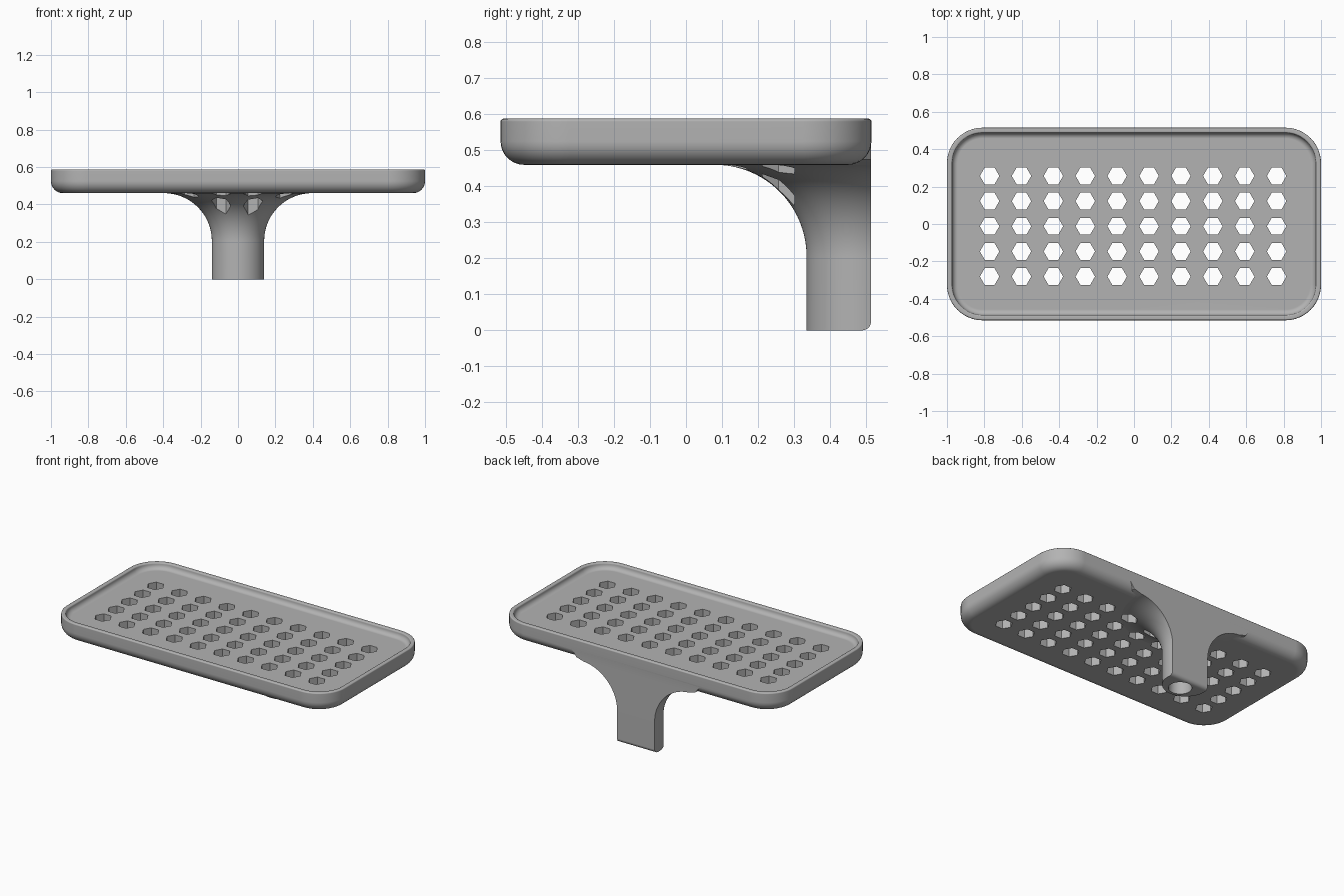
import bpy, bmesh
from math import sin, cos, asin, pi, sqrt, radians

if "Cube" in bpy.data.objects:
    bpy.data.objects.remove(bpy.data.objects["Cube"])

HALF_X, HALF_Y, CORNER = 1.0, 0.515, 0.19
TRAY_BOTTOM, TRAY_TOP, FLOOR = 0.46, 0.588, 0.55
STEM_Y, STEM_R, FLARE = 0.475, 0.14, 0.255

grey = bpy.data.materials.new("plain grey")
grey.use_nodes = True
grey.diffuse_color = (0.45, 0.45, 0.45, 1)
grey.node_tree.nodes["Principled BSDF"].inputs["Base Color"].default_value = (0.45, 0.45, 0.45, 1)


def loft(bm, rings):
    """Skin equal-length rings of points and cap both ends."""
    rows = [[bm.verts.new(p) for p in ring] for ring in rings]
    for a, b in zip(rows, rows[1:]):
        for i in range(len(a)):
            j = (i + 1) % len(a)
            bm.faces.new((a[i], a[j], b[j], b[i]))
    bm.faces.new(rows[0][::-1])
    bm.faces.new(rows[-1])


def make(name, bm):
    bmesh.ops.recalc_face_normals(bm, faces=bm.faces)
    mesh = bpy.data.meshes.new(name)
    bm.to_mesh(mesh)
    bm.free()
    mesh.materials.append(grey)
    obj = bpy.data.objects.new(name, mesh)
    bpy.context.collection.objects.link(obj)
    return obj


def tray_ring(inset, z, steps=12):
    """Rounded rectangle, moved inward from the outer edge."""
    r = CORNER - inset
    ring = []
    for k, (sx, sy) in enumerate(((1, 1), (-1, 1), (-1, -1), (1, -1))):
        for i in range(steps + 1):
            a = (k + i / steps) * pi / 2
            ring.append((sx * (HALF_X - CORNER) + r * cos(a),
                         sy * (HALF_Y - CORNER) + r * sin(a), z))
    return ring


def fillet(r, inset, z, start, end, steps=8):
    """Rings along a rounded edge around the centre (inset, z)."""
    for i in range(steps + 1):
        a = radians(start + (end - start) * i / steps)
        yield tray_ring(inset - r * cos(a), z + r * sin(a))


def stem_ring(radius, z, back, steps=40):
    """Circle cut off flat at the back."""
    a = asin((back - STEM_Y) / radius)
    start, sweep = pi - a, pi + 2 * a
    return [(radius * cos(start + sweep * i / steps),
             STEM_Y + radius * sin(start + sweep * i / steps), z)
            for i in range(steps + 1)]


# Tray: rounded underside, thin rim, filleted recess
bm = bmesh.new()
rings = list(fillet(0.065, 0.065, TRAY_BOTTOM + 0.065, -90, 0))
rings += fillet(0.008, 0.008, TRAY_TOP - 0.008, 0, 90, 4)
rings += fillet(0.008, 0.02, TRAY_TOP - 0.008, 90, 180, 4)
rings += reversed(list(fillet(0.03, 0.058, FLOOR + 0.03, -90, 0)))
loft(bm, rings)
tray = make("tray", bm)

# Stem: flat-backed column flaring into the underside
bm = bmesh.new()
back, soft = HALF_Y - 0.001, 0.025
rings = []
for i in range(6):
    a = i / 5 * pi / 2
    rings.append(stem_ring(STEM_R, soft * (1 - cos(a)), back - soft * (1 - sin(a))))
for i in range(21):
    a = i / 20 * radians(86)
    rings.append(stem_ring(STEM_R + FLARE * (1 - cos(a)),
                           TRAY_BOTTOM - FLARE + FLARE * sin(a), back))
rings.append(stem_ring(0.43, 0.475, back))
rings.append(stem_ring(0.46, 0.515, back))
loft(bm, rings)
stem = make("stem", bm)

# Cutter: grid of six-sided drain holes and the socket under the stem
bm = bmesh.new()


def prism(x, y, r, z0, z1, sides):
    loft(bm, [[(x + r * cos(2 * pi * i / sides), y + r * sin(2 * pi * i / sides), z)
               for i in range(sides)] for z in (z0, z1)])


for col in range(10):
    for row in range(5):
        prism(-0.772 + 0.1705 * col, -0.281 + 0.1345 * row, 0.052, 0.28, 0.7, 6)
prism(0, 0.422, 0.07, -0.1, 0.15, 32)
cutter = make("hole_cutter", bm)

# Join the stem and cut the holes
for helper, operation in ((stem, 'UNION'), (cutter, 'DIFFERENCE')):
    mod = tray.modifiers.new(helper.name, 'BOOLEAN')
    mod.object, mod.operation, mod.solver = helper, operation, 'EXACT'
    bpy.ops.object.select_all(action='DESELECT')
    tray.select_set(True)
    bpy.context.view_layer.objects.active = tray
    bpy.ops.object.modifier_apply(modifier=mod.name)
    bpy.data.objects.remove(helper)

tray.name = "draining_tray_with_stem"
bpy.ops.object.shade_smooth_by_angle(angle=radians(30))
normals = tray.modifiers.new("even_shading", 'WEIGHTED_NORMAL')
normals.keep_sharp = True
